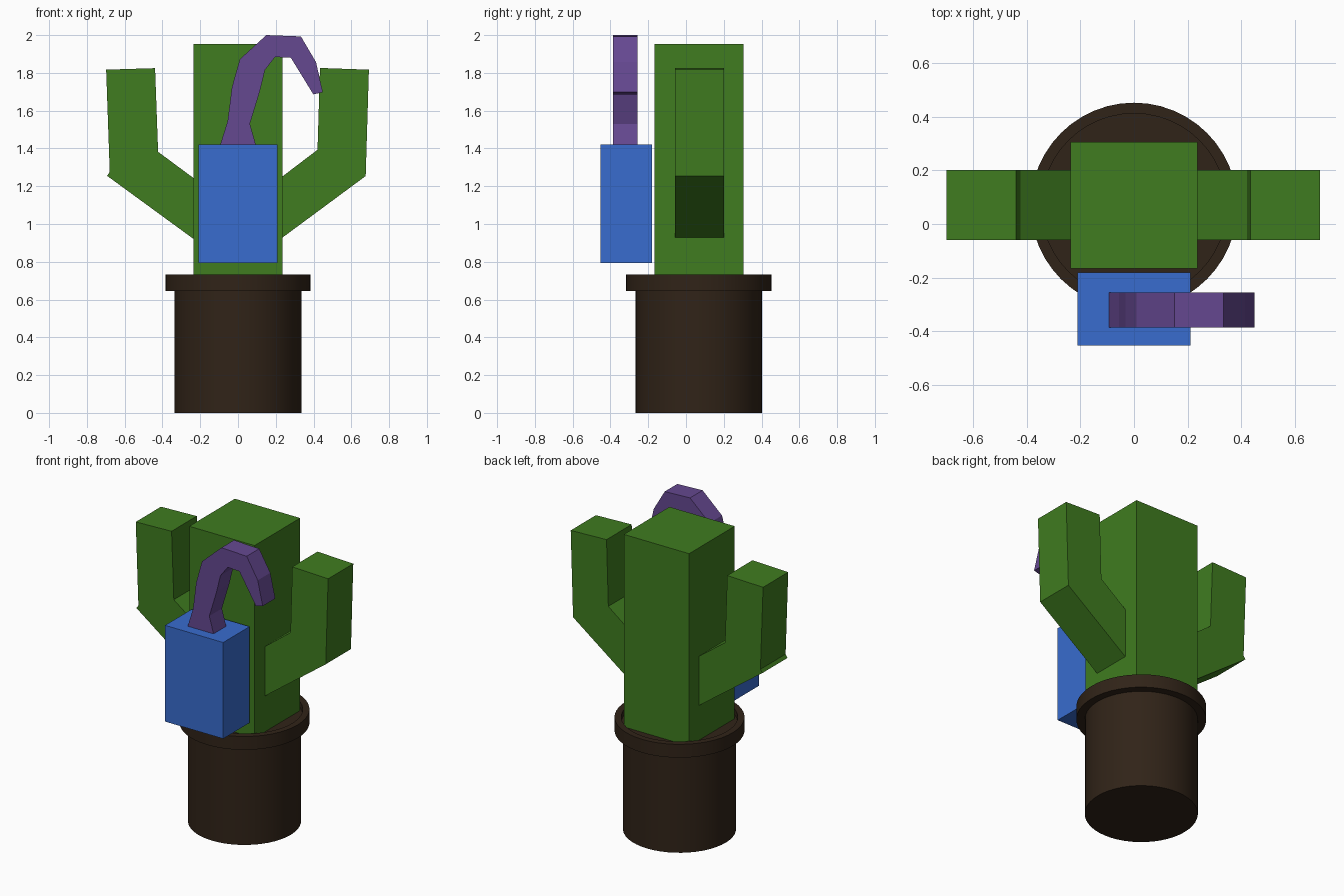
import bpy, bmesh, math

if "Cube" in bpy.data.objects:
    bpy.data.objects.remove(bpy.data.objects["Cube"])


def material(name, rgb):
    m = bpy.data.materials.new(name)
    m.diffuse_color = (*rgb, 1)
    m.use_nodes = True
    m.node_tree.nodes["Principled BSDF"].inputs["Base Color"].default_value = m.diffuse_color
    return m


GREEN = material("green", (0.05, 0.2, 0.014))
BROWN = material("dark_brown", (0.03, 0.017, 0.009))
BLUE = material("blue", (0.04, 0.15, 0.62))
PURPLE = material("purple", (0.13, 0.065, 0.28))
POT_Y = 0.067


def finish(name, bm, mat):
    bmesh.ops.recalc_face_normals(bm, faces=bm.faces)
    mesh = bpy.data.meshes.new(name)
    bm.to_mesh(mesh)
    bm.free()
    mesh.materials.append(mat)
    ob = bpy.data.objects.new(name, mesh)
    bpy.context.collection.objects.link(ob)
    return ob


def extrude_profile(name, points, y0, y1, mat):
    """Extrude an outline in the xz plane from y0 to y1."""
    bm = bmesh.new()
    face = bm.faces.new([bm.verts.new((x, y0, z)) for x, z in points])
    geom = bmesh.ops.extrude_face_region(bm, geom=[face])["geom"]
    moved = [v for v in geom if isinstance(v, bmesh.types.BMVert)]
    bmesh.ops.translate(bm, verts=moved, vec=(0, y1 - y0, 0))
    return finish(name, bm, mat)


def box(name, x, y0, y1, z0, z1, mat):
    return extrude_profile(name, [(-x, z0), (x, z0), (x, z1), (-x, z1)], y0, y1, mat)


def lathe(name, profile, mat, sides=48):
    """Turn a (radius, z) profile around the pot axis and cap both ends."""
    bm = bmesh.new()
    rings = []
    for r, z in profile:
        rings.append([bm.verts.new((r * math.cos(math.tau * i / sides),
                                    POT_Y + r * math.sin(math.tau * i / sides), z))
                      for i in range(sides)])
    for a, b in zip(rings, rings[1:]):
        for i in range(sides):
            j = (i + 1) % sides
            bm.faces.new((a[i], a[j], b[j], b[i]))
    bm.faces.new(rings[0][::-1])
    bm.faces.new(rings[-1])
    ob = finish(name, bm, mat)
    bpy.ops.object.select_all(action='DESELECT')
    ob.select_set(True)
    bpy.context.view_layer.objects.active = ob
    bpy.ops.object.shade_smooth_by_angle(angle=math.radians(30))
    return ob


# Pot with overhanging rim and sunken soil
lathe("pot", [(0.335, 0), (0.335, 0.645), (0.385, 0.645), (0.385, 0.732),
              (0.345, 0.732), (0.345, 0.695)], BROWN)

# Cactus trunk
box("trunk", 0.236, -0.166, 0.305, 0.69, 1.953, GREEN)

# Bent arms, rooted slightly inside the trunk
extrude_profile("left_arm", [(-0.2, 0.895), (-0.2, 1.217), (-0.423, 1.382), (-0.439, 1.825),
                             (-0.698, 1.817), (-0.679, 1.276), (-0.693, 1.255)],
                -0.059, 0.201, GREEN)
extrude_profile("right_arm", [(0.2, 0.902), (0.676, 1.254), (0.693, 1.817), (0.434, 1.826),
                              (0.421, 1.393), (0.2, 1.225)],
                -0.059, 0.201, GREEN)

# Blue block in front of the trunk
box("front_block", 0.21, -0.453, -0.18, 0.793, 1.422, BLUE)

# Curved hook rising from the block
extrude_profile("hook", [(-0.097, 1.41), (-0.055, 1.545), (-0.032, 1.725), (0.01, 1.873),
                         (0.15, 2.0), (0.333, 1.993), (0.413, 1.857), (0.449, 1.698),
                         (0.399, 1.686), (0.28, 1.88), (0.196, 1.884), (0.143, 1.815),
                         (0.116, 1.704), (0.063, 1.53), (0.097, 1.41)],
                -0.386, -0.256, PURPLE)
